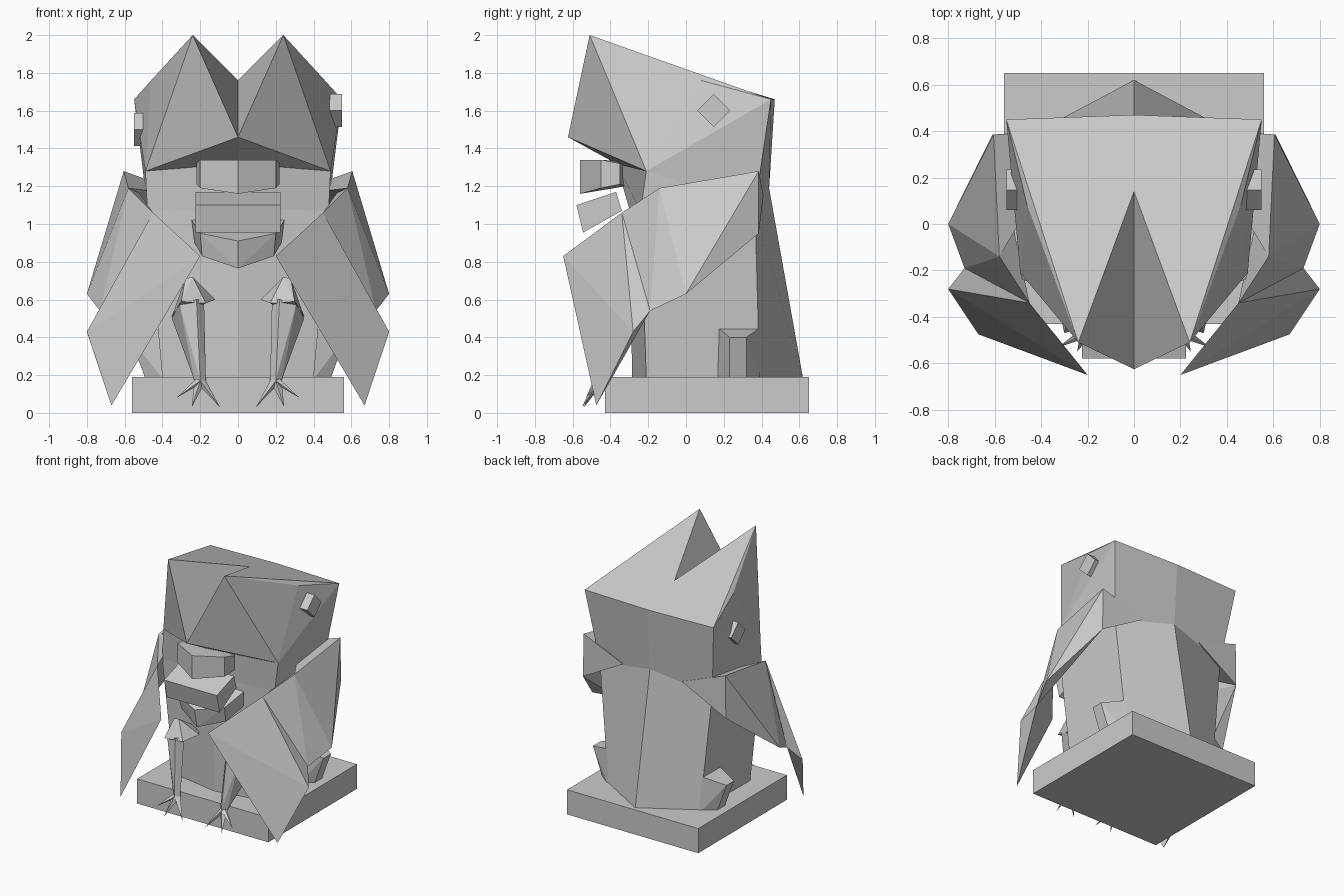
import bpy
import bmesh
from mathutils import Vector

default_cube = bpy.data.objects.get("Cube")
if default_cube:
    bpy.data.objects.remove(default_cube, do_unlink=True)

# One plain stone material for everything
stone = bpy.data.materials.new("stone grey")
stone.use_nodes = True
colour = (0.6, 0.6, 0.6, 1)
stone.diffuse_color = colour
for node in stone.node_tree.nodes:
    if node.type == 'BSDF_PRINCIPLED':
        node.inputs["Base Color"].default_value = colour


def finish(name, bm, mirrored):
    """Turn the mesh into an object, mirrored across x when asked."""
    bmesh.ops.recalc_face_normals(bm, faces=bm.faces[:])
    mesh = bpy.data.meshes.new(name)
    bm.to_mesh(mesh)
    bm.free()
    mesh.materials.append(stone)
    obj = bpy.data.objects.new(name, mesh)
    bpy.context.scene.collection.objects.link(obj)
    if mirrored:
        modifier = obj.modifiers.new("Mirror", 'MIRROR')
        modifier.use_axis[0] = True
        modifier.use_mirror_merge = True


def solid(name, points, mirrored=True):
    """Wrap a faceted solid round the corner points; mirrored parts are
    given by their left half and left open on the centre plane."""
    bm = bmesh.new()
    for point in points:
        bm.verts.new(point)
    bmesh.ops.convex_hull(bm, input=bm.verts[:])
    unused = [v for v in bm.verts if not v.link_faces]
    bmesh.ops.delete(bm, geom=unused, context='VERTS')
    if mirrored:
        inner = [f for f in bm.faces if all(abs(v.co.x) < 0.001 for v in f.verts)]
        bmesh.ops.delete(bm, geom=inner, context='FACES')
    finish(name, bm, mirrored)


def panels(name, faces):
    """Join flat panels, each a loop of named corners, and mirror them.
    A bent panel folds between its first and third corners."""
    bm = bmesh.new()
    for face in faces:
        bm.faces.new([bm.verts.new(point) for point in face])
    bmesh.ops.remove_doubles(bm, verts=bm.verts[:], dist=0.001)
    finish(name, bm, True)


def block(x, y, z):
    """Corner points of a box from its three ranges."""
    return [(a, b, c) for a in x for b in y for c in z]


# Plinth
solid("plinth", block((0, .56), (-.43, .65), (0, .19)))

# Corners of the head and neck
brow, horn, notch = (0, -.625, 1.46), (.24, -.51, 2), (0, .14, 1.76)
temple, crown_corner, crown = (.46, .08, 1.76), (.55, .45, 1.66), (0, .47, 1.66)
throat, chest = (0, -.37, 1.32), (0, -.3, 1.08)
jaw_corner, breast_corner = (.49, -.21, 1.28), (.48, -.24, 1.07)
nape, nape_corner = (0, .44, 1.19), (.48, .365, 1.09)

# Corners of the foot of the body
belly, front_hip = (0, -.285, .18), (.4, -.21, .18)
back_hip, tail = (.39, .39, .18), (0, .62, .18)

# Body with a ridge down the back, and a head with two pointed horns
panels("body_and_head", [
    (notch, horn, crown_corner, crown),
    (horn, temple, crown_corner),
    (brow, horn, notch),
    (horn, brow, jaw_corner),
    (horn, jaw_corner, temple),
    (jaw_corner, crown_corner, temple),
    (jaw_corner, nape_corner, crown_corner),
    (crown_corner, nape_corner, nape, crown),
    (brow, throat, jaw_corner),
    (throat, chest, breast_corner, jaw_corner),
    (jaw_corner, breast_corner, nape_corner),
    (chest, belly, front_hip, breast_corner),
    (breast_corner, front_hip, back_hip, nape_corner),
    (nape_corner, back_hip, tail, nape),
    (belly, tail, back_hip, front_hip),
])

# Eyes: diamond studs, the right one set lower
for name, side, height in (("left_eye", 1, 1.6), ("right_eye", -1, 1.5)):
    diamond = [(-.087, 0), (0, .087), (.087, 0), (0, -.087)]
    solid(name, [(side * x, .147 + dy, height + dz)
                 for x in (.45, .55) for dy, dz in diamond], False)

# Upper muzzle with a pointed front
solid("upper_muzzle", [
    (0, -.56, 1.34), (0, -.56, 1.16),
    (.2, -.45, 1.34), (.2, -.45, 1.19),
    (.22, -.35, 1.32), (.22, -.35, 1.21),
    (0, -.32, 1.33), (0, -.32, 1.2),
])

# Tilted lower jaw block
jaw_profile = [(-.58, 1.1), (-.37, 1.17), (-.34, 1.07), (-.545, .955)]
solid("lower_jaw", [(x, y, z) for x in (0, .225) for y, z in jaw_profile])

# Collar below the jaw, sloping down to the front
solid("collar", [
    (0, -.53, .91), (0, -.5, .765),
    (.2, -.45, .95), (.19, -.42, .83),
    (.245, -.28, 1.02), (.23, -.26, .9),
    (0, -.26, 1.02), (0, -.26, .88),
])

# Wings: a root on the back, a shoulder and a drooping blade
elbow, wrist = (.45, -.34, 1.06), (.73, -.19, .54)
shoulder_tip, upper_edge = (.605, .385, 1.28), (.58, -.14, 1.19)
rear_corner, outer_bend = (.61, .385, .95), (.8, 0, .63)
solid("wing_roots", [shoulder_tip, upper_edge, rear_corner, (.25, .41, 1.15)])
solid("wing_shoulders", [
    elbow, wrist, shoulder_tip, upper_edge, rear_corner, outer_bend,
])
solid("wing_blades", [
    elbow, wrist,
    (.2, -.65, .83), (.67, -.475, .04), (.8, -.28, .43),
])

# Hind haunches: stubs on the flanks that taper and lean outwards
solid("haunches",
      block((.37, .4), (.17, .39), (.18, .45))
      + [(x, y, z) for x, z in ((.49, .18), (.57, .4)) for y in (.23, .32)])

# Front legs: knee, shin and three claws
solid("knees", [
    (.24, -.38, .72), (.28, -.38, .71), (.12, -.3, .6), (.17, -.43, .58),
    (.3, -.47, .59), (.35, -.25, .51), (.2, -.2, .6),
])
ankle = Vector((.2, -.46, .17))
ankle_ring = [ankle + Vector(d) for d in
              ((-.03, 0, 0), (0, -.03, 0), (.03, 0, 0), (0, .03, 0))]
solid("shins", ankle_ring + [
    (.18, -.4, .6), (.22, -.45, .6), (.31, -.42, .58), (.35, -.26, .5),
])
claw_tips = {"inner": (.095, -.54, .03), "middle": (.245, -.55, .03),
             "outer": (.325, -.53, .08)}
for name, tip in claw_tips.items():
    solid(name + "_claws", ankle_ring + [ankle + Vector((0, 0, .03)), tip])
